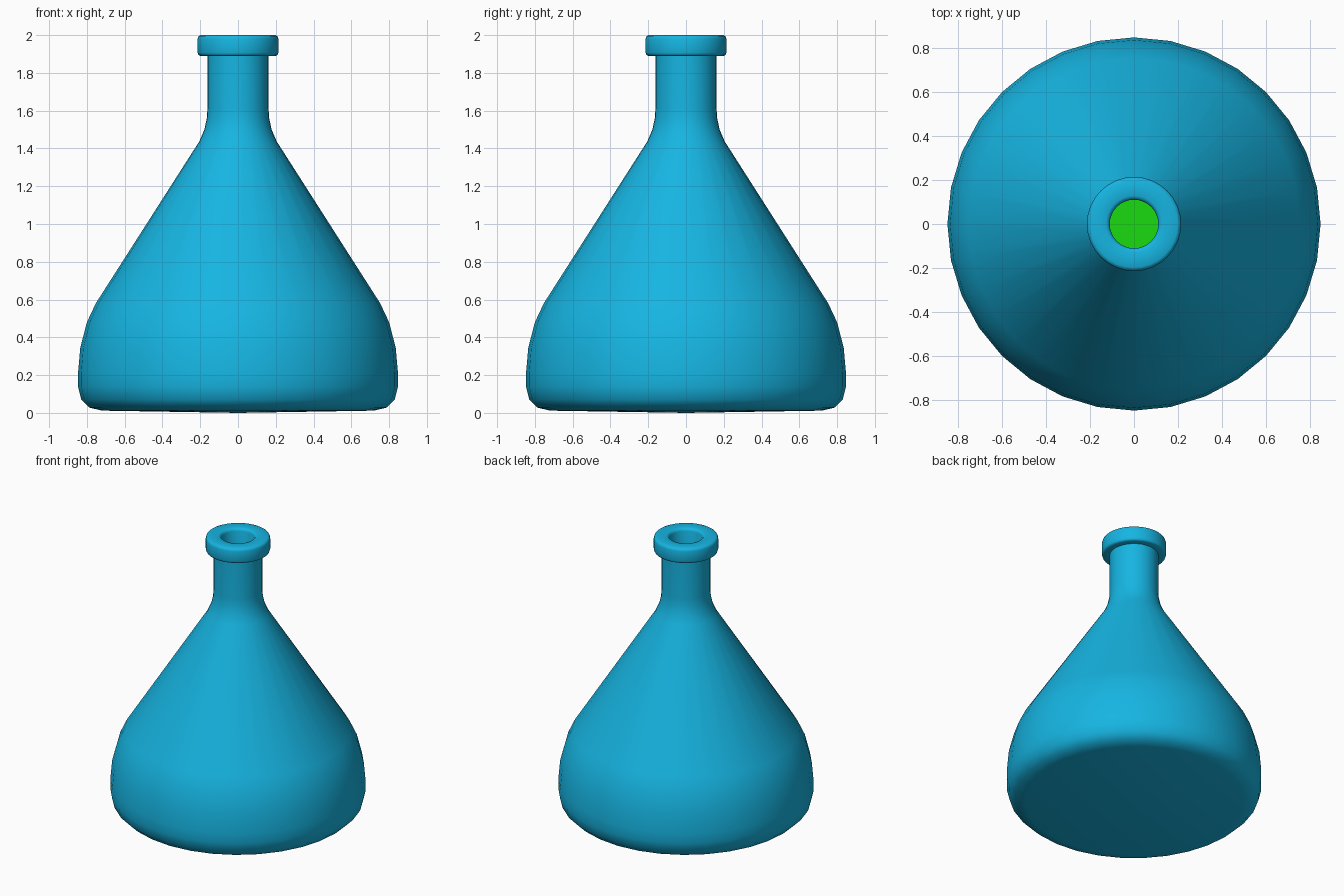
import bpy, bmesh, math

if "Cube" in bpy.data.objects:
    bpy.data.objects.remove(bpy.data.objects["Cube"])

SIDES = 32


def material(name, rgb):
    m = bpy.data.materials.new(name)
    m.diffuse_color = (*rgb, 1)
    m.use_nodes = True
    m.node_tree.nodes["Principled BSDF"].inputs["Base Color"].default_value = m.diffuse_color
    return m


def lathe(name, profile, mat):
    """Spin an (r, z) profile around z; both ends lie on the axis."""
    bm = bmesh.new()
    verts = [bm.verts.new((r, 0, z)) for r, z in profile]
    edges = [bm.edges.new(p) for p in zip(verts, verts[1:])]
    bmesh.ops.spin(bm, geom=verts + edges, axis=(0, 0, 1), cent=(0, 0, 0),
                   angle=math.tau, steps=SIDES, use_duplicate=False)
    bmesh.ops.remove_doubles(bm, verts=bm.verts, dist=0.0005)
    bmesh.ops.recalc_face_normals(bm, faces=bm.faces)
    me = bpy.data.meshes.new(name)
    bm.to_mesh(me)
    bm.free()
    ob = bpy.data.objects.new(name, me)
    bpy.context.collection.objects.link(ob)
    me.materials.append(mat)
    bpy.ops.object.select_all(action='DESELECT')
    ob.select_set(True)
    bpy.context.view_layer.objects.active = ob
    bpy.ops.object.shade_smooth_by_angle(angle=math.radians(50))
    return ob


# Outer wall: base, rounded belly, cone, neck
belly = [(0.72, 0.012), (0.787, 0.028), (0.83, 0.07), (0.847, 0.14),
         (0.847, 0.21), (0.835, 0.345), (0.80, 0.48), (0.753, 0.58)]
shoulder = [(0.205, 1.437), (0.178, 1.50), (0.165, 1.56), (0.162, 1.61)]

# Rounded lip around the mouth
lip = [(0.162, 1.89), (0.20, 1.89), (0.21, 1.895), (0.214, 1.907),
       (0.214, 1.98), (0.209, 1.994), (0.197, 2.0), (0.128, 2.0),
       (0.116, 1.995), (0.11, 1.98)]

# Inner wall follows the outer one, 0.05 inside
inner = [(r - 0.05, max(z, 0.06)) for r, z in reversed(belly[1:] + shoulder)]

lathe("flask", [(0, 0.0)] + belly + shoulder + lip + inner + [(0, 0.06)],
      material("blue_glass", (0.008, 0.46, 0.76)))

# Liquid filling the lower part of the flask
liquid = [(r - 0.055, max(z, 0.065)) for r, z in belly[1:]]
lathe("liquid", [(0, 0.065)] + liquid + [(0.635, 0.68), (0, 0.68)],
      material("green_liquid", (0.01, 0.7, 0.005)))
